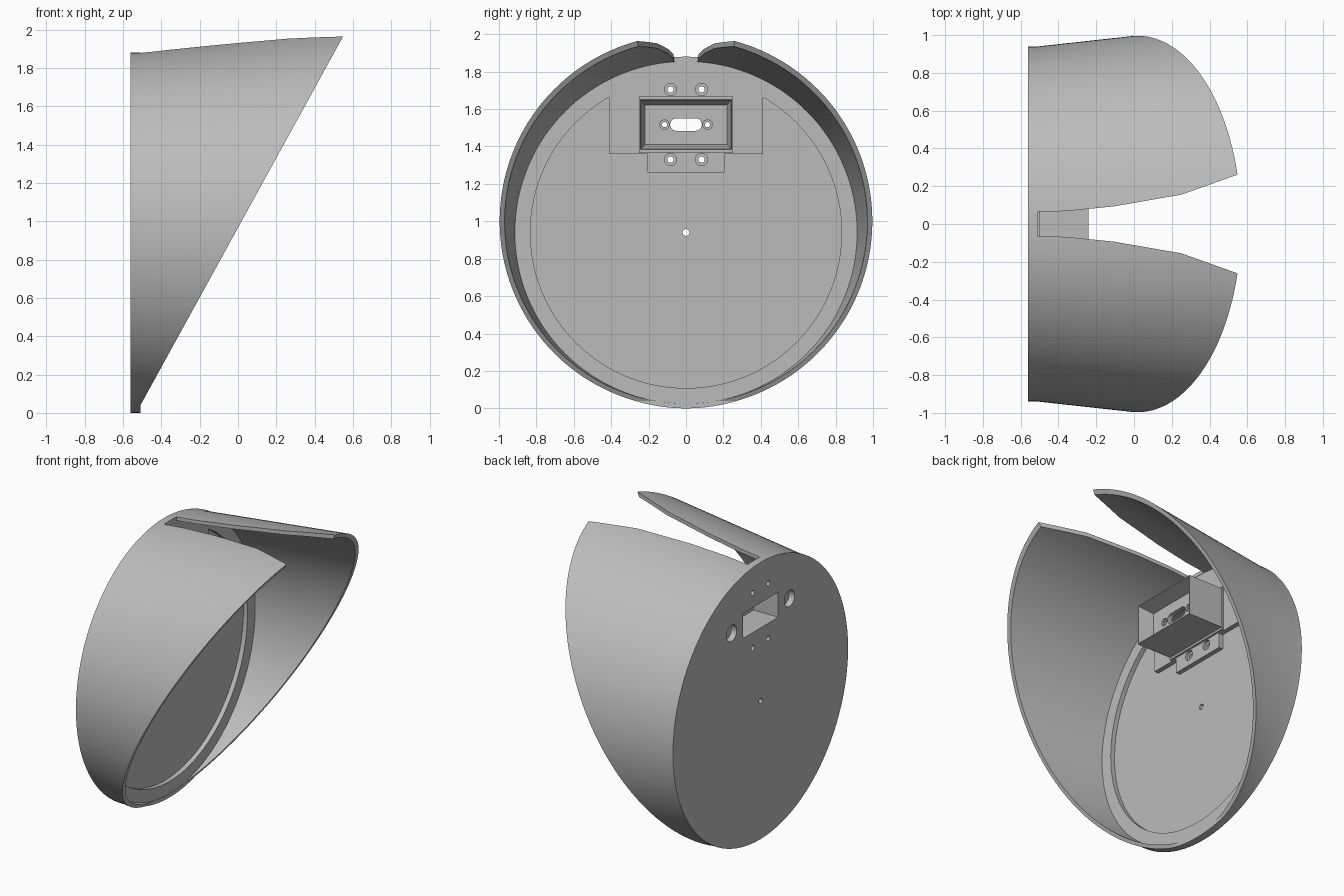
import bpy, bmesh, math
from mathutils import Vector

old = bpy.data.objects.get("Cube")
if old:
    bpy.data.objects.remove(old, do_unlink=True)

mat = bpy.data.materials.new("plain grey")
mat.use_nodes = True
GREY = (0.5, 0.5, 0.5, 1)
mat.diffuse_color = GREY
mat.node_tree.nodes["Principled BSDF"].inputs["Base Color"].default_value = GREY

CZ = 0.94                      # height of the cup axis
BACK, FLOOR = -0.56, -0.511    # back face and inner floor


def make(name, bm):
    bmesh.ops.recalc_face_normals(bm, faces=bm.faces)
    me = bpy.data.meshes.new(name)
    bm.to_mesh(me)
    bm.free()
    ob = bpy.data.objects.new(name, me)
    bpy.context.collection.objects.link(ob)
    me.materials.append(mat)
    return ob


def prism(name, pts, axis, a, b, pts_b=None):
    """Extrude an outline along an axis; pts_b gives a different far outline."""
    bm = bmesh.new()

    def place(p, t):
        return {"x": (t, p[0], p[1]), "y": (p[0], t, p[1]), "z": (p[0], p[1], t)}[axis]

    near = [bm.verts.new(place(p, a)) for p in pts]
    far = [bm.verts.new(place(p, b)) for p in (pts_b or pts)]
    bm.faces.new(near)
    bm.faces.new(far)
    for i in range(len(pts)):
        j = (i + 1) % len(pts)
        bm.faces.new((near[i], near[j], far[j], far[i]))
    return make(name, bm)


def rect(w, z0, z1):
    return [(-w, z0), (w, z0), (w, z1), (-w, z1)]


def disc(y, z, r, n=32):
    return [(y + r * math.cos(i * math.tau / n), z + r * math.sin(i * math.tau / n))
            for i in range(n)]


def combine(ob, tool, op="DIFFERENCE"):
    tool.hide_render = True
    mod = ob.modifiers.new("bool", "BOOLEAN")
    mod.operation, mod.solver, mod.object = op, "EXACT", tool
    bpy.context.view_layer.objects.active = ob
    bpy.ops.object.modifier_apply(modifier=mod.name)
    bpy.data.objects.remove(tool, do_unlink=True)


# Flared cup turned around the x axis
profile = [(BACK, 0), (BACK, 0.94), (-0.51, 0.94), (0.7, 1.073),
           (0.7, 1.045), (FLOOR, 0.915), (FLOOR, 0)]
bm = bmesh.new()
verts = [bm.verts.new((x, 0, CZ + r)) for x, r in profile]
edges = [bm.edges.new(pair) for pair in zip(verts, verts[1:])]
bmesh.ops.spin(bm, geom=verts + edges, cent=(0, 0, CZ), axis=(1, 0, 0),
               angle=math.tau, steps=160, use_duplicate=False)
bmesh.ops.remove_doubles(bm, verts=bm.verts, dist=0.0001)
cup = make("shade_cup", bm)

# Slanted mouth
combine(cup, prism("mouth_cut", [(-0.509, -0.5), (-0.509, 0.04), (0.7, 2.24),
                                 (1.5, 2.24), (1.5, -0.5)], "y", -2, 2))

# Widening slot along the top
side = [(-0.509, 0.065), (-0.36, 0.068), (-0.11, 0.093), (0.25, 0.155), (0.55, 0.262), (0.9, 0.39)]
outline = side + [(x, -y) for x, y in reversed(side)]
combine(cup, prism("slot_cut", outline, "z", 1.3, 3))

# Shallow round recess in the floor, leaving the raised mounting pads
recess = prism("recess_cut", disc(0, CZ, 0.832, 160), "x", -0.542, -0.4)
combine(recess, prism("pad", rect(0.412, 1.36, 2), "x", -0.7, 0))
combine(recess, prism("lower_pad", rect(0.205, 1.26, 1.5), "x", -0.7, 0))
combine(cup, recess)

# Connector housing with a thin base flange
combine(cup, prism("flange", rect(0.25, 1.366, 1.667), "x", -0.53, -0.497), "UNION")
combine(cup, prism("housing", rect(0.247, 1.38, 1.655), "x", -0.53, -0.24), "UNION")
combine(cup, prism("front_pocket", rect(0.218, 1.41, 1.622), "x", -0.34, -0.235,
                   rect(0.243, 1.385, 1.65)))
combine(cup, prism("rear_pocket", rect(0.19, 1.435, 1.605), "x", -0.7, -0.375))

# Connector opening with rounded ends
half = [(0.052 + 0.033 * math.cos(a), 1.517 + 0.033 * math.sin(a))
        for a in (math.pi * (i / 12 - 0.5) for i in range(13))]
combine(cup, prism("opening", half + [(-y, z) for y, z in reversed(half)], "x", -0.5, 0))

# Screw holes: y, z, through radius, counterbore radius, counterbore start
for s in (-1, 1):
    for y, z, r, bore, start in ((0.083, 1.705, 0.017, 0.033, -0.53),
                                 (0.083, 1.33, 0.017, 0.033, -0.53),
                                 (0.115, 1.517, 0.014, 0.025, -0.352)):
        combine(cup, prism("bore", disc(s * y, z, bore), "x", start, 0))
        combine(cup, prism("hole", disc(s * y, z, r), "x", -0.7, 0))
    # Blind round sockets in the back face
    combine(cup, prism("socket", disc(s * 0.31, 1.517, 0.055), "x", -0.7, -0.52))
combine(cup, prism("centre_hole", disc(0, CZ, 0.018), "x", -0.7, 0))

bpy.ops.object.select_all(action="DESELECT")
cup.select_set(True)
bpy.context.view_layer.objects.active = cup
bpy.ops.object.shade_smooth_by_angle(angle=math.radians(25))
